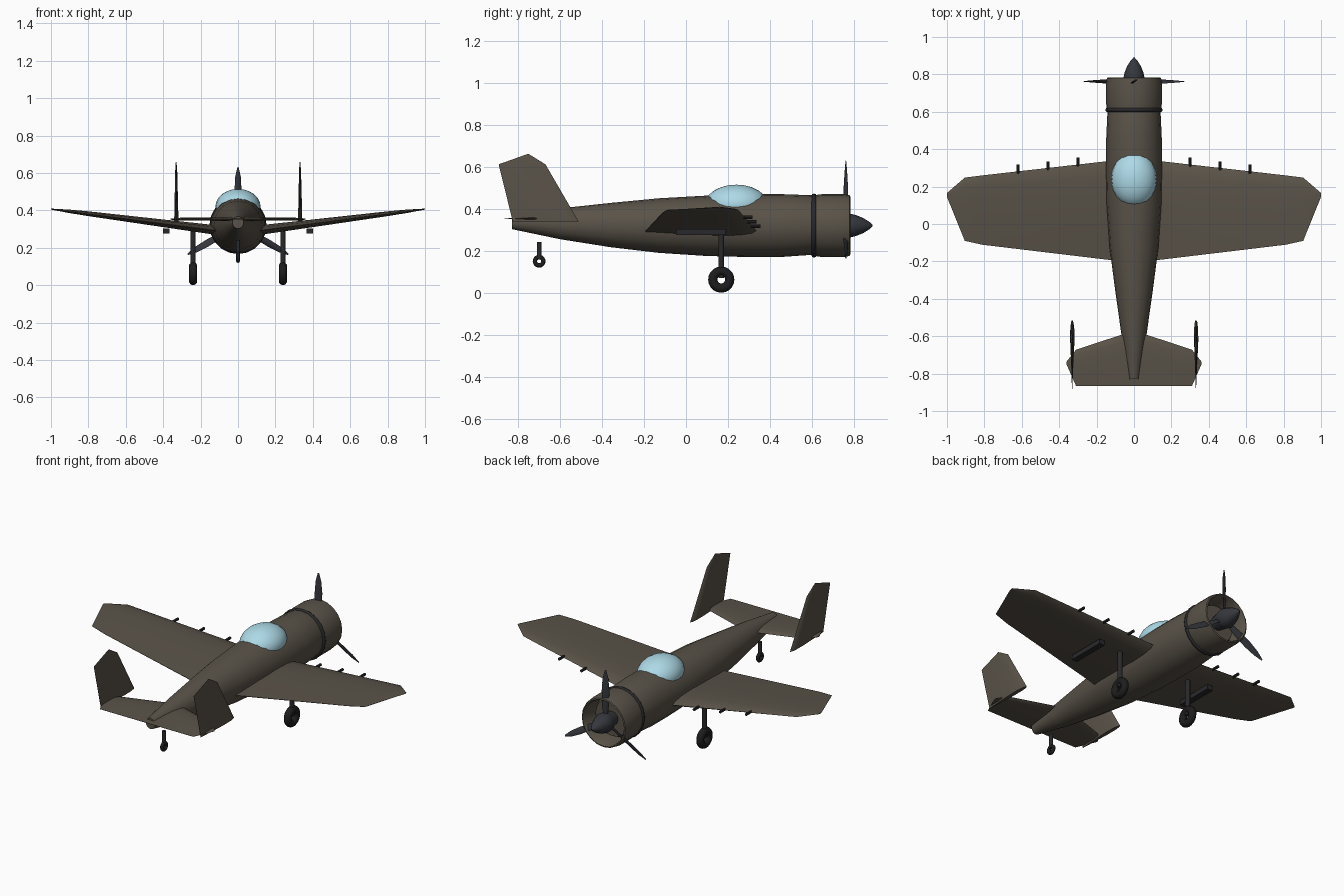
import bpy, bmesh
from math import sin, cos, pi, radians
from mathutils import Vector, Matrix

if "Cube" in bpy.data.objects:
    bpy.data.objects.remove(bpy.data.objects["Cube"])


def material(name, rgb):
    m = bpy.data.materials.new(name)
    m.diffuse_color = (*rgb, 1)
    m.use_nodes = True
    m.node_tree.nodes["Principled BSDF"].inputs["Base Color"].default_value = m.diffuse_color
    return m


BROWN = material("olive_brown", (0.10, 0.085, 0.065))
DARK = material("dark_metal", (0.022, 0.022, 0.025))
RUBBER = material("rubber", (0.012, 0.012, 0.013))
STEEL = material("blue_steel", (0.035, 0.038, 0.046))
GLASS = material("canopy_glass", (0.42, 0.70, 0.80))


def finish(ob, name, mat, angle=35):
    ob.name = name
    ob.data.materials.append(mat)
    bpy.ops.object.select_all(action='DESELECT')
    ob.select_set(True)
    bpy.context.view_layer.objects.active = ob
    bpy.ops.object.shade_smooth_by_angle(angle=radians(angle))
    return ob


def loft(name, rings, mat, angle=35, cap=True):
    bm = bmesh.new()
    rows = [[bm.verts.new(p) for p in r] for r in rings]
    n = len(rows[0])
    for a, b in zip(rows, rows[1:]):
        for i in range(n):
            bm.faces.new((a[i], a[(i + 1) % n], b[(i + 1) % n], b[i]))
    if cap:
        bm.faces.new(rows[0])
        bm.faces.new(rows[-1])
    bmesh.ops.recalc_face_normals(bm, faces=bm.faces)
    me = bpy.data.meshes.new(name)
    bm.to_mesh(me)
    bm.free()
    ob = bpy.data.objects.new(name, me)
    bpy.context.collection.objects.link(ob)
    return finish(ob, name, mat, angle)


def ring(y, rx, rz, z, n=20):
    return [(rx * cos(2 * pi * i / n), y, z + rz * sin(2 * pi * i / n)) for i in range(n)]


def cylinder(name, loc, r, length, mat, rot=(0, 0, 0), n=12):
    bpy.ops.mesh.primitive_cylinder_add(vertices=n, radius=r, depth=length, location=loc, rotation=rot)
    return finish(bpy.context.object, name, mat)


def box(name, loc, size, mat):
    bpy.ops.mesh.primitive_cube_add(size=1, location=loc)
    ob = bpy.context.object
    ob.data.transform(Matrix.Diagonal((*size, 1)))
    return finish(ob, name, mat)


def wheel(name, loc, major, minor):
    bpy.ops.mesh.primitive_torus_add(major_segments=20, minor_segments=10, major_radius=major,
                                     minor_radius=minor, location=loc, rotation=(0, pi / 2, 0))
    return finish(bpy.context.object, name, RUBBER, 60)


# aerofoil: (fraction of chord from leading edge, fraction of half thickness)
FOIL = [(0, 0), (.04, .55), (.15, .9), (.35, 1), (.65, .65), (1, .05),
        (1, -.05), (.65, -.5), (.35, -.8), (.15, -.75), (.04, -.45)]


def foil(lead, trail, half):
    return [(lead + (trail - lead) * c, half * t) for c, t in FOIL]


def wing(name, stations, z0, dihedral):
    # stations on one side are mirrored to the other
    full = [(-s[0], *s[1:]) for s in reversed(stations)] + stations[1:]
    rings = [[(x, y, z0 + dihedral * abs(x) + t) for y, t in foil(a, b, h)] for x, a, b, h in full]
    return loft(name, rings, BROWN, 40)


# fuselage: y, half width, bottom z, top z
BODY = [(-.83, .03, .303, .368), (-.6, .066, .255, .402), (-.36, .1, .217, .428), (-.13, .13, .19, .45),
        (.1, .146, .175, .463), (.3, .15, .17, .469), (.45, .149, .17, .47), (.62, .141, .182, .464),
        (.66, .13, .192, .45), (.70, .11, .212, .43)]
loft("fuselage", [ring(y, w, (t - b) / 2, (t + b) / 2) for y, w, b, t in BODY], BROWN)

# open engine cowling with inner wall, and the dark band behind it
HUB = .32
COWL = [(.63, .135), (.62, .146), (.65, .15), (.75, .15), (.78, .145), (.783, .138), (.775, .132), (.64, .128)]
loft("engine_cowling", [ring(y, r, r, HUB) for y, r in COWL], BROWN, cap=False)
bpy.ops.mesh.primitive_torus_add(major_segments=20, minor_segments=8, major_radius=.141, minor_radius=.012,
                                 location=(0, .61, HUB), rotation=(pi / 2, 0, 0))
finish(bpy.context.object, "cowling_band", DARK, 60)

# spinner
SPIN = [(.70, .04), (.765, .054), (.78, .057), (.81, .05), (.845, .036), (.875, .017), (.89, .003)]
loft("spinner", [ring(y, r, r, HUB, 16) for y, r in SPIN], STEEL)

# three twisted propeller blades: distance, half chord, half thickness, pitch
BLADE = [(.03, .011, .007, 50), (.10, .019, .006, 38), (.19, .021, .005, 28), (.26, .016, .003, 20), (.31, .004, .001, 16)]
for k in range(3):
    turn = Matrix.Translation((0, .762, HUB)) @ Matrix.Rotation(k * 2 * pi / 3, 4, 'Y')
    rings = []
    for d, c, t, p in BLADE:
        twist = Matrix.Rotation(radians(p), 4, 'Z')
        rings.append([turn @ (twist @ Vector((c * cos(a * pi / 4), t * sin(a * pi / 4), d))) for a in range(8)])
    loft(f"propeller_blade_{k + 1}", rings, STEEL)

# canopy bubble
bpy.ops.mesh.primitive_uv_sphere_add(segments=20, ring_count=12, radius=1, location=(0, .24, .42))
bpy.context.object.data.transform(Matrix.Diagonal((.121, .15, .095, 1)))
finish(bpy.context.object, "canopy", GLASS)

# main wing and tailplane
wing("main_wing", [(0, .352, -.207, .032), (.15, .335, -.19, .028), (.81, .26, -.111, .014),
                   (.905, .248, -.09, .010), (1, .166, .145, .003)], .277, .13)
wing("tailplane", [(0, -.57, -.866, .012), (.31, -.672, -.866, .008), (.36, -.735, -.752, .003)], .353, 0)

for s, side in ((-1, "left"), (1, "right")):
    # twin tail fins: height, leading y, trailing y, half thickness
    FIN = [(.34, -.512, -.826, .013), (.612, -.67, -.893, .006), (.66, -.748, -.758, .002)]
    loft(f"{side}_tail_fin", [[(s * .331 + t, y, z) for y, t in foil(a, b, h)] for z, a, b, h in FIN], BROWN, 40)

    # wing guns
    for k, (x, y) in enumerate(((.30, .355), (.46, .335), (.62, .317))):
        cylinder(f"{side}_gun_{k + 1}", (s * x, y - .04, .277 + .133 * x), .008, .08, DARK, (pi / 2, 0, 0), 8)

    # rack under the wing
    box(f"{side}_wing_rack", (s * .383, .07, .29), (.036, .235, .028), DARK)

    # main landing gear
    cylinder(f"{side}_gear_strut", (s * .24, .168, .18), .014, .22, DARK)
    wheel(f"{side}_main_wheel", (s * .24, .168, .0625), .0405, .022)

# tail wheel
cylinder("tail_strut", (0, -.70, .2), .011, .085, DARK)
wheel("tail_wheel", (0, -.70, .15), .02, .0105)
